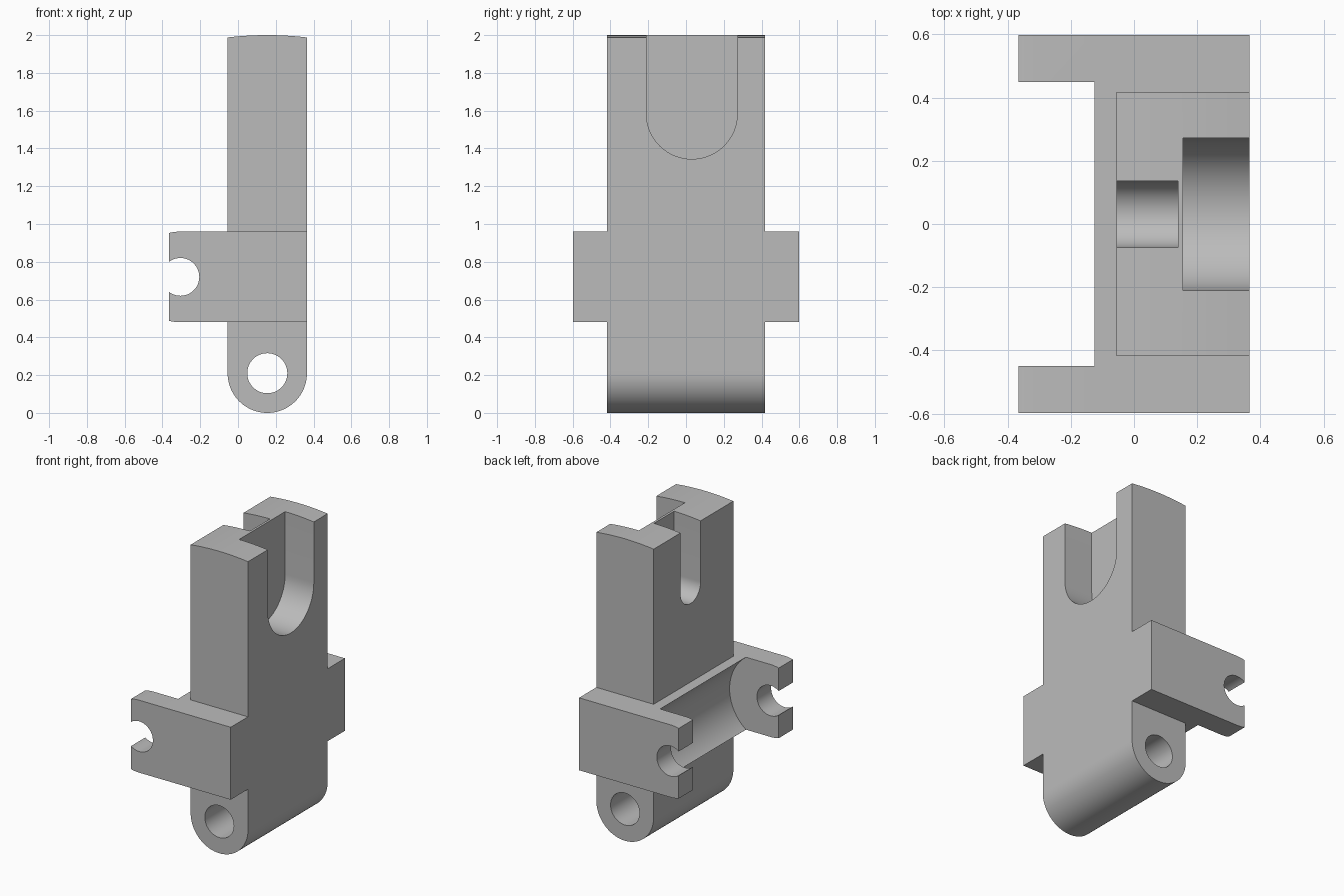
import bpy, bmesh, math
from mathutils import Vector

if "Cube" in bpy.data.objects:
    bpy.data.objects.remove(bpy.data.objects["Cube"], do_unlink=True)

grey = bpy.data.materials.new("plain grey")
grey.use_nodes = True
grey.diffuse_color = (0.5, 0.5, 0.5, 1)
grey.node_tree.nodes["Principled BSDF"].inputs["Base Color"].default_value = (0.5, 0.5, 0.5, 1)


def arc(cx, cz, r, start, end, steps=32):
    """Points on an arc, angles in degrees."""
    angles = [math.radians(start + (end - start) * i / steps) for i in range(steps + 1)]
    return [(cx + r * math.cos(a), cz + r * math.sin(a)) for a in angles]


def prism(name, profile, low, high, axis="y"):
    """Extrude a closed profile (u, z) along the x or y axis."""
    def place(u, z, d):
        return Vector((u, d, z)) if axis == "y" else Vector((d, u, z))
    bm = bmesh.new()
    face = bm.faces.new([bm.verts.new(place(u, z, low)) for u, z in profile])
    ext = bmesh.ops.extrude_face_region(bm, geom=[face])
    moved = [g for g in ext["geom"] if isinstance(g, bmesh.types.BMVert)]
    bmesh.ops.translate(bm, verts=moved, vec=place(0, 0, high - low))
    bmesh.ops.recalc_face_normals(bm, faces=bm.faces)
    mesh = bpy.data.meshes.new(name)
    bm.to_mesh(mesh)
    bm.free()
    mesh.materials.append(grey)
    ob = bpy.data.objects.new(name, mesh)
    bpy.context.collection.objects.link(ob)
    return ob


def combine(target, tool, operation):
    """Apply an exact boolean and discard the tool."""
    tool.hide_render = True
    mod = target.modifiers.new(operation, "BOOLEAN")
    mod.operation, mod.object, mod.solver = operation, tool, "EXACT"
    bpy.context.view_layer.objects.active = target
    bpy.ops.object.modifier_apply(modifier=mod.name)
    bpy.data.objects.remove(tool, do_unlink=True)


def slot(name, radius, low, high):
    """Round-bottomed slot cutter, open at the top."""
    cy, cz = 0.031, 1.585
    profile = arc(cy, cz, radius, 180, 360) + [(cy + radius, 2.2), (cy - radius, 2.2)]
    return prism(name, profile, low, high, "x")


# Upright body: rounded foot and gently arched top, both centred on the pivot
px, pz, half = 0.155, 0.21, 0.21
top_r = 2.0 - pz
tilt = math.degrees(math.asin(half / top_r))
body = prism("bracket_body",
             arc(px, pz, half, 180, 360, 48) + arc(px, pz, top_r, 90 - tilt, 90 + tilt, 16),
             -0.417, 0.417)

# Cross block through the body
left, right, low, high, mid = -0.365, 0.365, 0.48, 0.96, 0.72
cross = prism("cross_block", [(-0.125, low), (right, low), (right, high), (-0.125, high)], -0.598, 0.598)

# Fork arms at both ends, with slightly rounded tips
hx = -0.305
tip = math.degrees(math.acos((hx - left) / 0.24))
arm_profile = ([(0.1, low), (0.1, high)] + arc(hx, mid, 0.24, 90, 180 - tip, 6)
               + arc(hx, mid, 0.24, 180 + tip, 270, 6))
for side in (-1, 1):
    y0, y1 = sorted((side * 0.449, side * 0.598))
    combine(cross, prism("fork_arm", arm_profile, y0, y1), "UNION")
combine(body, cross, "UNION")

# Hollow between the arms, snap hole in the arms, pivot hole in the foot
for name, cx, cz, r, reach in (("hollow", hx, mid, 0.3, 0.449),
                               ("snap_hole", hx, mid, 0.1, 0.8),
                               ("pivot_hole", px, pz, 0.106, 0.8)):
    combine(body, prism(name, arc(cx, cz, r, 0, 360, 64)[:-1], -reach, reach), "DIFFERENCE")

# Wide and narrow slots, leaving a thin wall between them
combine(body, slot("wide_slot", 0.241, 0.155, 0.6), "DIFFERENCE")
combine(body, slot("narrow_slot", 0.105, -0.3, 0.139), "DIFFERENCE")

# Smooth curved surfaces, crisp edges
bpy.ops.object.select_all(action="DESELECT")
body.select_set(True)
bpy.context.view_layer.objects.active = body
bpy.ops.object.shade_smooth_by_angle(angle=math.radians(25))
